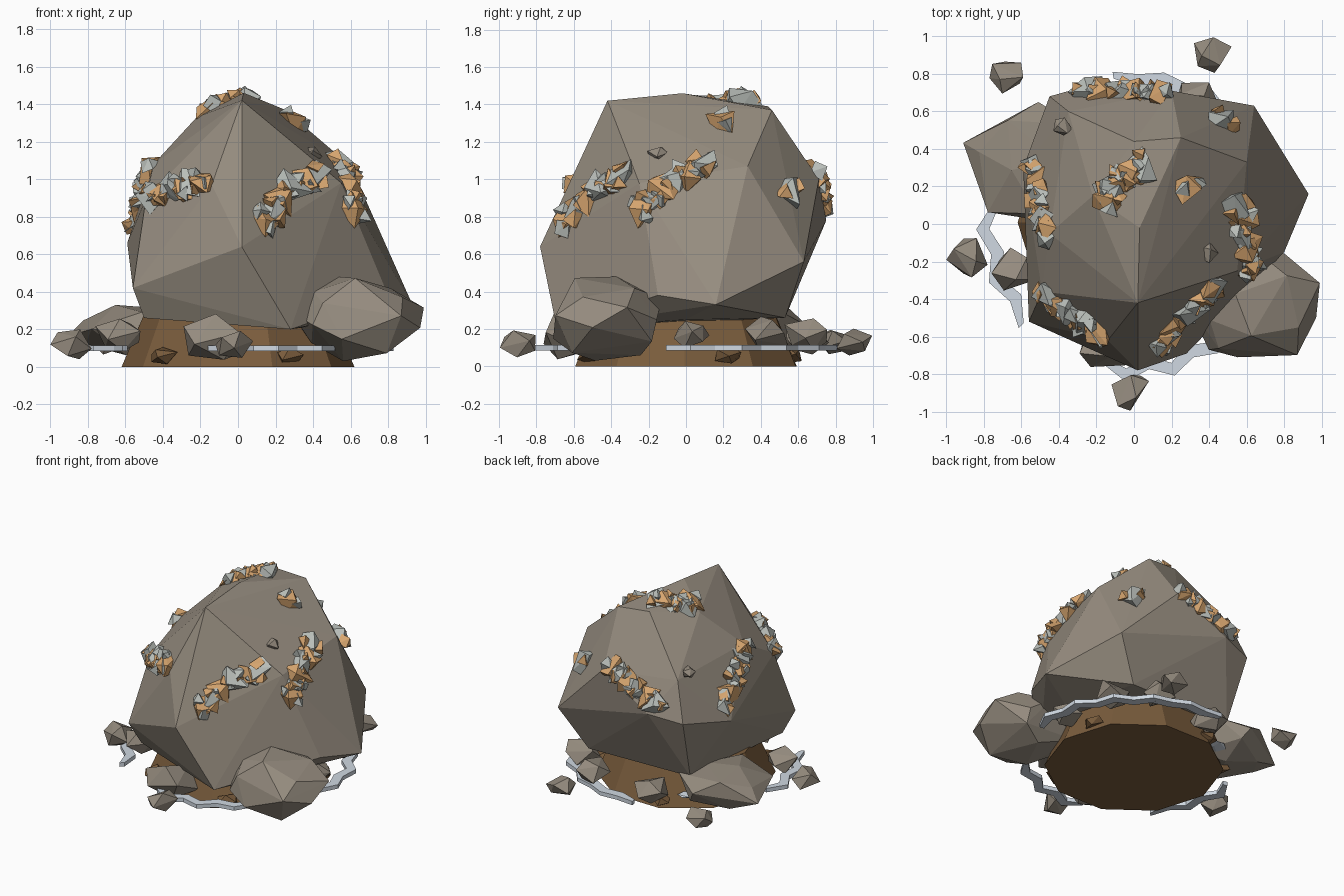
import bpy, bmesh, math, random
from mathutils import Vector, Matrix
from mathutils.bvhtree import BVHTree

if "Cube" in bpy.data.objects:
    bpy.data.objects.remove(bpy.data.objects["Cube"])

random.seed(11)


def material(name, rgb):
    m = bpy.data.materials.new(name)
    m.diffuse_color = (*rgb, 1)
    m.use_nodes = True
    m.node_tree.nodes["Principled BSDF"].inputs["Base Color"].default_value = m.diffuse_color
    return m


STONE = material("grey stone", (0.30, 0.26, 0.21))
ORANGE = material("copper ore", (0.68, 0.38, 0.16))
SILVER = material("silver ore", (0.49, 0.52, 0.49))
EARTH = material("brown earth", (0.195, 0.108, 0.046))
PALE = material("pale ring", (0.63, 0.69, 0.76))


def finish(bm, name, mat):
    bmesh.ops.recalc_face_normals(bm, faces=bm.faces)
    me = bpy.data.meshes.new(name)
    bm.to_mesh(me)
    bm.free()
    me.materials.append(mat)
    ob = bpy.data.objects.new(name, me)
    bpy.context.collection.objects.link(ob)
    return ob


def add_hull(bm, points):
    """Add the convex hull of the points to bm."""
    verts = [bm.verts.new(p) for p in points]
    res = bmesh.ops.convex_hull(bm, input=verts)
    junk = {v for v in res["geom_interior"] + res["geom_unused"]
            if isinstance(v, bmesh.types.BMVert)}
    bmesh.ops.delete(bm, geom=list(junk), context='VERTS')


def chunk_points(center, size, count, rot=None):
    """Jittered points on a ball, stretched to fill the half-sizes exactly."""
    rot = rot or Matrix.Identity(3)
    spin = random.uniform(0, 6.28)
    pts = []
    for i in range(count):
        z = 1 - 2 * (i + 0.5) / count
        r = math.sqrt(1 - z * z)
        a = i * 2.4 + spin + random.uniform(-.35, .35)
        pts.append(Vector((r * math.cos(a), r * math.sin(a), z)) * random.uniform(.88, 1.12))
    lo = [min(p[k] for p in pts) for k in range(3)]
    hi = [max(p[k] for p in pts) for k in range(3)]
    return [Vector(center) + rot @ Vector([((p[k] - lo[k]) / (hi[k] - lo[k]) * 2 - 1) * size[k]
                                           for k in range(3)]) for p in pts]


# main boulder
boulder_points = [
    (0.02, -0.42, 1.42), (0.03, -0.02, 1.46), (0.0, 0.44, 1.39), (0.25, 0.46, 1.37),
    (0.6, 0.33, 1.07), (0.93, 0.16, 0.33), (0.64, 0.63, 0.56), (0.2, 0.71, 1.0),
    (-0.2, 0.75, 0.78), (-0.45, 0.68, 0.74), (-0.59, 0.3, 0.66), (-0.56, -0.52, 0.42),
    (-0.49, -0.36, 0.9), (-0.45, -0.05, 1.08), (-0.22, 0.15, 1.33), (-0.14, -0.62, 0.97),
    (0.02, -0.78, 0.64), (0.28, -0.69, 0.2), (0.55, -0.25, 0.98), (0.8, -0.15, 0.38),
    (0.45, 0.53, 0.26), (-0.4, 0.52, 0.27), (-0.5, -0.45, 0.26), (-0.35, 0.6, 1.02),
    (0.6, 0.0, 0.25)]
bm = bmesh.new()
add_hull(bm, boulder_points)
bm.normal_update()
surface = BVHTree.FromBMesh(bm)
finish(bm, "boulder", STONE)

# earth mound under the boulder
bm = bmesh.new()
bmesh.ops.create_cone(bm, cap_ends=True, segments=10, radius1=0.62, radius2=0.5, depth=0.28,
                      matrix=Matrix.Translation((0, 0, 0.14)) @ Matrix.Rotation(0.3, 4, 'Z'))
for a in (0.4, 1.9, 2.6, 4.0, 5.2):
    add_hull(bm, chunk_points((0.6 * math.cos(a), 0.58 * math.sin(a), 0.06), (.07, .07, .045), 8))
finish(bm, "earth_mound", EARTH)

# large stones leaning on the boulder
for name, c, s, n in [("right_stone", (0.635, -0.42, 0.255), (0.355, 0.29, 0.225), 20),
                      ("left_stone", (-0.58, 0.33, 0.19), (0.33, 0.32, 0.14), 18)]:
    bm = bmesh.new()
    add_hull(bm, chunk_points(c, s, n))
    finish(bm, name, STONE)

# small stones and loose pebbles around the base
small = [(-0.89, -0.18, .12, .11), (-0.68, 0.78, .13, .09), (0.42, 0.9, .13, .1),
         (-0.02, -0.9, .12, .1), (0.66, 0.03, .17, .1), (0.55, 0.43, .18, .12),
         (-0.12, -0.6, .16, .17), (-0.64, -0.24, .17, .12), (0.33, 0.64, .17, .12),
         (-0.15, 0.65, .15, .12), (0.39, -0.15, 1.13, .06), (-0.38, 0.52, 1.06, .05)]
bm = bmesh.new()
for x, y, z, r in small:
    add_hull(bm, chunk_points((x, y, z), (r, r * 0.95, r * 0.72), 9))
finish(bm, "pebbles", STONE)

# ore veins: jagged chunks along paths snapped to the boulder
veins = [
    [(0.15, -0.72, 0.77), (0.3, -0.55, 0.95), (0.46, -0.34, 1.04)],
    [(0.66, -0.27, 0.83), (0.6, -0.1, 0.97), (0.53, 0.13, 1.08)],
    [(-0.22, -0.62, 1.04), (-0.37, -0.55, 0.98), (-0.5, -0.37, 0.9)],
    [(-0.45, -0.08, 1.06), (-0.53, 0.12, 0.95), (-0.58, 0.35, 0.77)],
    [(0.16, 0.72, 1.06), (-0.05, 0.76, 0.97), (-0.29, 0.74, 0.87)],
    [(-0.16, 0.1, 1.38), (-0.1, 0.25, 1.43), (0.06, 0.32, 1.46)],
    [(0.29, 0.2, 1.35), (0.33, 0.2, 1.3)],
    [(0.45, 0.54, 0.95), (0.48, 0.55, 0.92)]]
copper, silver = bmesh.new(), bmesh.new()
turn = 0
for vein in veins:
    steps = 3 if len(vein) == 3 else 1
    for a, b in zip(vein, vein[1:]):
        for i in range(steps):
            p = Vector(a).lerp(Vector(b), (i + 0.5) / steps)
            loc, nor, _, _ = surface.find_nearest(p)
            rot = nor.to_track_quat('Z', 'Y').to_matrix()
            spin = Matrix.Rotation(random.uniform(0, 6), 3, 'Z')
            tilt = spin @ Matrix.Rotation(random.uniform(-.4, .4), 3, 'X')
            r = random.uniform(.085, .105)
            main, minor = (copper, silver) if turn % 2 == 0 else (silver, copper)
            turn += 1
            add_hull(main, chunk_points(loc + nor * .008, (r, r * .75, r * .65), 7, rot @ tilt))
            # two smaller chunks of the other ore poke out beside it
            g = random.uniform(0, 6.28)
            for k in (0, math.pi):
                off = rot @ Vector((.05 * math.cos(g + k), .05 * math.sin(g + k), .022))
                add_hull(minor, chunk_points(loc + off, (.05, .04, .05), 6, rot @ tilt))
finish(copper, "copper_chunks", ORANGE)
finish(silver, "silver_chunks", SILVER)


# broken pale ring: wavy ribbon arcs
def arc(name, start, end):
    bm = bmesh.new()
    n = max(4, int((end - start) / 9))
    rows = []
    for i in range(n + 1):
        a = math.radians(start + (end - start) * i / n)
        r = 0.775 + (.022 if i % 2 else -.022) + random.uniform(-.012, .012)
        w = 0.035 if 0 < i < n else 0.018
        rows.append([bm.verts.new((q * math.cos(a), q * math.sin(a), z))
                     for q, z in ((r - w, .085), (r + w, .085), (r + w, .115), (r - w, .115))])
    for p, q in zip(rows, rows[1:]):
        for k in range(4):
            bm.faces.new((p[k], p[(k + 1) % 4], q[(k + 1) % 4], q[k]))
    bm.faces.new(rows[0])
    bm.faces.new(rows[-1][::-1])
    finish(bm, name, PALE)


arc("ring_back", -8, 98)
arc("ring_left", 172, 222)
arc("ring_front", 258, 312)

# thin pale plates set against the mound
for name, ang in (("plate_back_left", 128), ("plate_front", 262)):
    bm = bmesh.new()
    add_hull(bm, chunk_points((.58 * math.cos(math.radians(ang)), .58 * math.sin(math.radians(ang)), .1),
                              (.09, .06, .012), 10, Matrix.Rotation(math.radians(ang + 90), 3, 'Z')))
    finish(bm, name, PALE)
